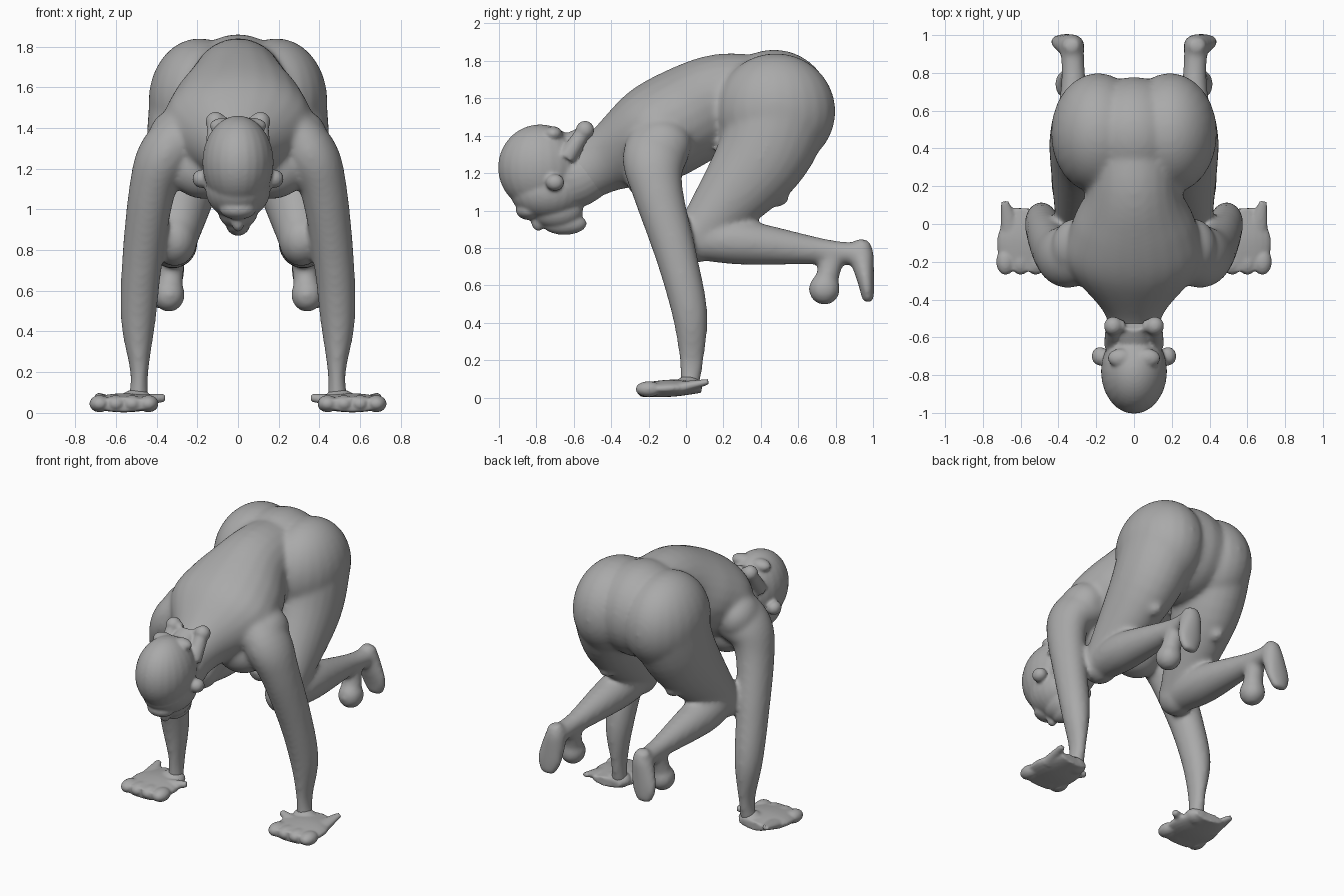
import bpy, bmesh, math
from mathutils import Vector, Matrix

if "Cube" in bpy.data.objects:
    bpy.data.objects.remove(bpy.data.objects["Cube"], do_unlink=True)

grey = [0.4, 0.4, 0.4, 1]
clay = bpy.data.materials.new("grey clay")
clay.use_nodes = True
clay.diffuse_color = grey
clay.node_tree.nodes["Principled BSDF"].inputs["Base Color"].default_value = grey

STEPS = 6
SIDES = 24


def spline(values, position):
    """Smooth curve through a list of vectors or numbers."""
    index = min(int(position), len(values) - 2)
    blend = position - index
    before = values[max(index - 1, 0)]
    start = values[index]
    end = values[index + 1]
    after = values[min(index + 2, len(values) - 1)]
    leave = (end - before) / 2
    arrive = (after - start) / 2
    bend = end - start
    return (start + leave * blend
            + (3 * bend - 2 * leave - arrive) * blend ** 2
            + (leave + arrive - 2 * bend) * blend ** 3)


def limb(bm, path, widths, depths, side_sign=1):
    """Elliptical tube along a path, with half widths and half depths."""
    points = [Vector(point) for point in path]
    last = (len(points) - 1) * STEPS
    centres = [spline(points, step / STEPS) for step in range(last + 1)]
    rings = []
    for step, centre in enumerate(centres):
        ahead = centres[min(step + 1, last)]
        behind = centres[max(step - 1, 0)]
        along = (ahead - behind).normalized()
        across = Vector((1, 0, 0))
        across = (across - along * across.dot(along)).normalized()
        wide = across * spline(widths, step / STEPS)
        deep = along.cross(across) * spline(depths, step / STEPS)
        ring = []
        for corner in range(SIDES):
            angle = math.tau * corner / SIDES
            vertex = centre + wide * math.cos(angle) + deep * math.sin(angle)
            vertex.x *= side_sign
            ring.append(bm.verts.new(vertex))
        rings.append(ring)
    faces = [bm.faces.new(rings[0]), bm.faces.new(rings[-1])]
    for lower, upper in zip(rings, rings[1:]):
        for corner in range(SIDES):
            faces.append(bm.faces.new((lower[corner - 1], lower[corner],
                                       upper[corner], upper[corner - 1])))
    bmesh.ops.recalc_face_normals(bm, faces=faces)


def ball(bm, centre, size, side_sign=1):
    """Ellipsoid with the given half sizes."""
    x, y, z = centre
    place = Matrix.Translation((x * side_sign, y, z)) @ Matrix.Diagonal((*size, 1))
    bmesh.ops.create_uvsphere(bm, u_segments=SIDES, v_segments=SIDES, radius=1, matrix=place)


def finish(bm, name, voxel, smoothing):
    """Fuse the overlapping forms into one soft skin."""
    mesh = bpy.data.meshes.new(name)
    bm.to_mesh(mesh)
    bm.free()
    mesh.materials.append(clay)
    part = bpy.data.objects.new(name, mesh)
    bpy.context.scene.collection.objects.link(part)
    fuse = part.modifiers.new("fuse", "REMESH")
    fuse.mode = "VOXEL"
    fuse.voxel_size = voxel
    fuse.use_smooth_shade = True
    soften = part.modifiers.new("soften", "SMOOTH")
    soften.iterations = smoothing


# Torso, from the neck over the chest and waist to the hips
body = bmesh.new()
throat = (0, -.6, 1.17)
neck = (0, -.44, 1.26)
chest = (0, -.2, 1.39)
ribs = (0, 0, 1.5)
waist = (0, .2, 1.59)
pelvis = (0, .45, 1.57)
limb(body, [throat, neck, chest, ribs, waist, pelvis],
     [.12, .17, .36, .33, .24, .25], [.15, .17, .26, .27, .25, .25])
ball(body, (0, .47, 1.55), (.28, .31, .31))

shoulder = (.35, -.17, 1.27)
armpit = (.42, -.15, 1.1)
elbow = (.47, -.05, .75)
forearm = (.49, .02, .45)
wrist = (.485, .03, .2)
palm = (.49, .02, .06)
hip = (.21, .49, 1.5)
thigh = (.25, .38, 1.25)
knee = (.31, .05, .85)
calf = (.32, .3, .83)
ankle = (.32, .75, .78)
heel = (.33, .94, .77)
toe_joint = (.34, .74, .58)

for side in (1, -1):
    # Breast muscle and shoulder
    ball(body, (.16, -.19, 1.2), (.18, .14, .15), side)
    ball(body, (.31, -.13, 1.35), (.13, .16, .14), side)
    # Arm, rooted in the chest
    limb(body, [(.2, -.12, 1.4), shoulder, armpit, elbow, forearm, wrist, palm],
         [.15, .14, .115, .1, .085, .045, .05],
         [.17, .17, .135, .11, .095, .065, .05], side)
    ball(body, (.48, -.1, .82), (.06, .075, .11), side)
    # Buttock, thigh and the small fold under the thigh
    ball(body, (.19, .48, 1.53), (.25, .32, .31), side)
    limb(body, [hip, thigh, knee], [.23, .2, .11], [.28, .24, .12], side)
    limb(body, [(.25, .46, 1.15), (.25, .52, 1.03)], [.1, .03], [.1, .03], side)
    # Knee and lower leg
    ball(body, knee, (.11, .13, .13), side)
    limb(body, [knee, calf, ankle, heel], [.1, .12, .066, .065], [.11, .12, .067, .06], side)
    # Foot with an upright sole, and the rounded joint hanging below the ankle
    limb(body, [(.34, .96, .84), heel, (.36, .965, .6), (.365, .975, .51)],
         [.04, .068, .085, .045], [.035, .065, .042, .03], side)
    ball(body, toe_joint, (.08, .085, .085), side)
    limb(body, [(.32, .79, .78), toe_joint], [.06, .065], [.065, .06], side)
finish(body, "body", .014, 15)

# Head, face down
head = bmesh.new()
ball(head, (0, -.78, 1.23), (.175, .225, .23))
ball(head, (0, -.74, 1.1), (.16, .2, .15))
ball(head, (0, -.69, 1), (.1, .14, .1))
ball(head, (0, -.65, .93), (.06, .12, .06))
ball(head, (0, -.84, 1), (.09, .07, .05))
ball(head, (0, -.79, .95), (.035, .04, .06))
limb(head, [(0, -.7, 1.2), throat, neck], [.14, .135, .13], [.17, .16, .14])
# Tied hair
knot = (.11, -.54, 1.43)
limb(head, [(0, -.66, 1.33), (0, -.54, 1.42)], [.09, .06], [.07, .035])
for side in (1, -1):
    ball(head, (.18, -.7, 1.15), (.045, .05, .045), side)
    ball(head, (.07, -.71, 1.41), (.07, .05, .04), side)
    ball(head, knot, (.05, .05, .05), side)
    limb(head, [(.05, -.54, 1.42), knot], [.03, .04], [.03, .04], side)
    limb(head, [knot, (.11, -.64, 1.28)], [.04, .05], [.04, .05], side)
finish(head, "head", .009, 8)

# Hands spread flat on the ground
for side, name in ((1, "left_hand"), (-1, "right_hand")):
    hand = bmesh.new()
    limb(hand, [(.55, .08, .055), (.56, -.08, .05), (.565, -.25, .04)],
         [.1, .165, .14], [.03, .046, .036], side)
    ball(hand, (.5, .01, .065), (.08, .07, .05), side)
    for finger in range(4):
        ball(hand, (.44 + finger * .08, -.2, .045), (.05, .07, .042), side)
    # Thumb and little finger
    limb(hand, [(.48, -.08, .06), (.36, -.04, .075)], [.04, .02], [.03, .02], side)
    limb(hand, [(.65, -.04, .05), (.685, .12, .085)], [.06, .02], [.035, .015], side)
    finish(hand, name, .009, 4)
